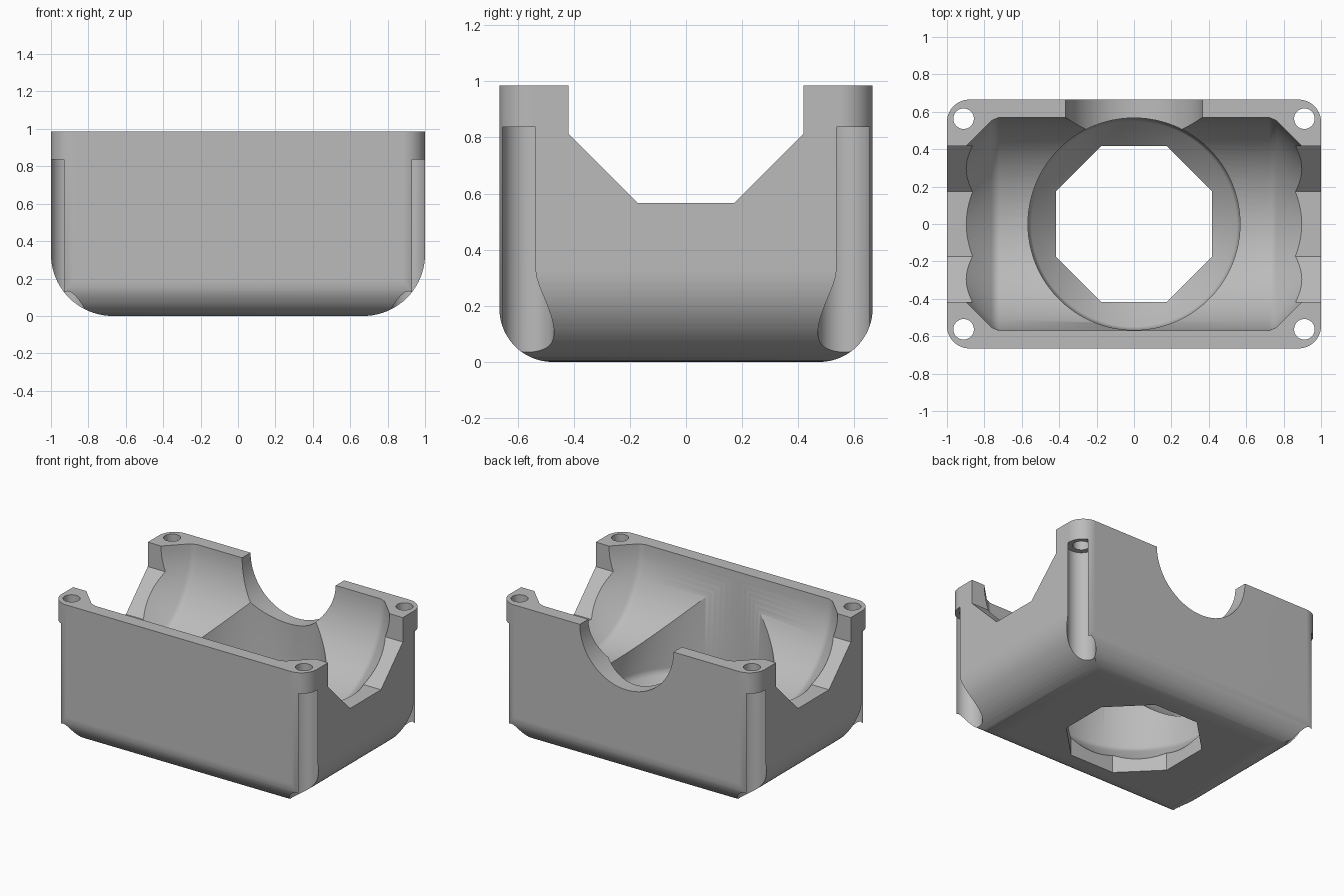
import bpy, bmesh
from math import pi, sin, cos
from mathutils import Matrix

if "Cube" in bpy.data.objects:
    bpy.data.objects.remove(bpy.data.objects["Cube"], do_unlink=True)

HX, HY, TOP = 1.0, 0.665, 0.985      # half width, half depth, height
SPIN = 96

ALONG_Z = Matrix.Identity(4)
ALONG_X = Matrix(((0, 0, 1, 0), (1, 0, 0, 0), (0, 1, 0, 0), (0, 0, 0, 1)))
ALONG_Y = Matrix(((1, 0, 0, 0), (0, 0, -1, 0), (0, 1, 0, 0), (0, 0, 0, 1)))


def loft(name, rings, matrix=ALONG_Z):
    """Solid skinned through rings of equal point count."""
    bm = bmesh.new()
    loops = [[bm.verts.new(p) for p in ring] for ring in rings]
    n = len(loops[0])
    for a, b in zip(loops, loops[1:]):
        for i in range(n):
            j = (i + 1) % n
            bm.faces.new((a[i], a[j], b[j], b[i]))
    bm.faces.new(loops[0][::-1])
    bm.faces.new(loops[-1])
    bm.transform(matrix)
    bmesh.ops.recalc_face_normals(bm, faces=bm.faces)
    mesh = bpy.data.meshes.new(name)
    bm.to_mesh(mesh)
    bm.free()
    obj = bpy.data.objects.new(name, mesh)
    bpy.context.collection.objects.link(obj)
    return obj


def extrude(name, outline, low, high, matrix=ALONG_Z):
    return loft(name, [[(u, v, w) for u, v in outline] for w in (low, high)], matrix)


def circle(r, n=SPIN, cx=0, cy=0, phase=0.0):
    return [(cx + r * cos(2 * pi * i / n + phase), cy + r * sin(2 * pi * i / n + phase))
            for i in range(n)]


def arc(cx, cy, r, start, n=20):
    return [(cx + r * cos(start + pi / 2 * i / n), cy + r * sin(start + pi / 2 * i / n))
            for i in range(n + 1)]


def trough(half, r):
    """Open-topped outline with rounded lower corners."""
    return ([(half, 1.2), (-half, 1.2)] + arc(-half + r, r, r, pi)
            + arc(half - r, r, r, 1.5 * pi))


def combine(target, tool, operation="DIFFERENCE"):
    tool.hide_render = True
    mod = target.modifiers.new("cut", "BOOLEAN")
    mod.operation, mod.solver, mod.object = operation, "EXACT", tool
    bpy.context.view_layer.objects.active = target
    bpy.ops.object.modifier_apply(modifier=mod.name)
    bpy.data.objects.remove(tool, do_unlink=True)


# Outer block: rounded plan trimmed by the two rounded-bottom side profiles
R = 0.12
plan = (arc(HX - R, HY - R, R, 0) + arc(R - HX, HY - R, R, pi / 2)
        + arc(R - HX, R - HY, R, pi) + arc(HX - R, R - HY, R, 1.5 * pi))
housing = extrude("housing", plan, -0.1, TOP)
combine(housing, extrude("end_profile", trough(HX, 0.33), -1, 1, ALONG_Y), "INTERSECT")
combine(housing, extrude("side_profile", trough(HY, 0.19), -1.2, 1.2, ALONG_X), "INTERSECT")

# Crossing chambers with tapered ends, one lengthwise and one upright
up = Matrix.Translation((0, 0, TOP))
half_profile = [(0.905, 0.41), (0.762, 0.553), (0.72, 0.57)]
profile = [(-d, r) for d, r in half_profile] + half_profile[::-1]
for name, axis, trim in (("long_chamber", ALONG_X, 0), ("upright_chamber", ALONG_Z, 0.003)):
    rings = [[(u, v, d) for u, v in circle(r - trim)] for d, r in profile]
    combine(housing, loft(name, rings, up @ axis))

# Octagonal openings through both ends and through the floor
octagon = circle(0.418 / cos(pi / 8), 8, phase=pi / 8)
for name, axis in (("end_opening", ALONG_X), ("floor_opening", ALONG_Z)):
    combine(housing, extrude(name, octagon, -1.3, 1.3, up @ axis))

# Round opening in the back wall only
combine(housing, extrude("back_opening", circle(0.367), -1, -0.2, up @ ALONG_Y))

# Corner screw holes with wider pockets below
for sx in (-1, 1):
    for sy in (-1, 1):
        x, y = sx * 0.911, sy * 0.563
        combine(housing, extrude("screw_pocket", circle(0.093, 48, x, y), -0.2, 0.837))
        combine(housing, extrude("screw_hole", circle(0.055, 32, x, y), 0.7, 1.2))

# Single grey finish
grey = bpy.data.materials.new("grey")
grey.use_nodes = True
color = (0.5, 0.5, 0.5, 1)
grey.diffuse_color = color
grey.node_tree.nodes["Principled BSDF"].inputs["Base Color"].default_value = color
housing.data.materials.clear()
housing.data.materials.append(grey)

bpy.ops.object.select_all(action="DESELECT")
housing.select_set(True)
bpy.context.view_layer.objects.active = housing
bpy.ops.object.shade_smooth_by_angle(angle=pi / 6)
weighted = housing.modifiers.new("even_shading", "WEIGHTED_NORMAL")
weighted.keep_sharp = True
